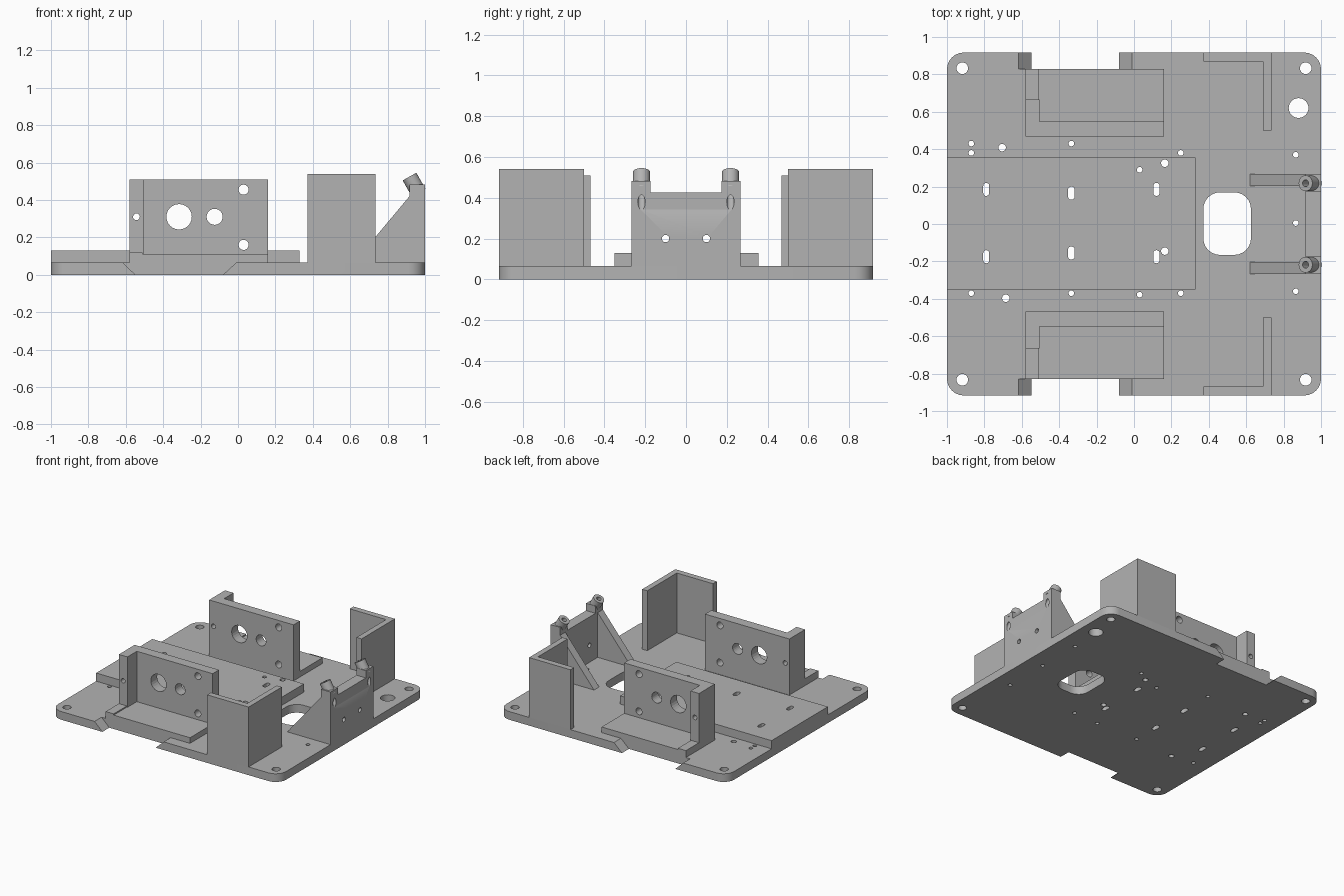
import bpy, bmesh, math
from mathutils import Vector

if "Cube" in bpy.data.objects:
    bpy.data.objects.remove(bpy.data.objects["Cube"], do_unlink=True)

grey = bpy.data.materials.new("matte grey")
grey.use_nodes = True
grey.diffuse_color = (0.45, 0.45, 0.45, 1)
grey.node_tree.nodes["Principled BSDF"].inputs["Base Color"].default_value = grey.diffuse_color

BASE = 0.065   # top of the base plate
HALF = 0.917   # half depth of the base plate


def rounded(cx, cy, w, h, r, steps=6):
    """Outline of a rounded rectangle; r = w / 2 gives a slot or circle."""
    pts = []
    for k, (sx, sy) in enumerate(((1, 1), (-1, 1), (-1, -1), (1, -1))):
        for i in range(steps + 1):
            a = (k + i / steps) * math.pi / 2
            p = (cx + sx * (w / 2 - r) + r * math.cos(a), cy + sy * (h / 2 - r) + r * math.sin(a))
            if not pts or math.dist(p, pts[-1]) > 1e-5:
                pts.append(p)
    if math.dist(pts[0], pts[-1]) < 1e-5:
        pts.pop()
    return pts


def circle(cx, cy, r):
    return rounded(cx, cy, 2 * r, 2 * r, r)


def rect(x0, x1, y0, y1):
    return [(x0, y0), (x1, y0), (x1, y1), (x0, y1)]


def prism(name, outlines, axis, lo, hi):
    """Extrude one or more outlines along an axis into one object."""
    place = {"x": lambda u, v, w: (w, u, v),
             "y": lambda u, v, w: (u, w, v),
             "z": lambda u, v, w: (u, v, w)}[axis]
    bm = bmesh.new()
    for outline in outlines:
        low = [bm.verts.new(place(u, v, lo)) for u, v in outline]
        high = [bm.verts.new(place(u, v, hi)) for u, v in outline]
        bm.faces.new(low)
        bm.faces.new(high)
        for i in range(len(low)):
            j = (i + 1) % len(low)
            bm.faces.new((low[i], low[j], high[j], high[i]))
    bmesh.ops.recalc_face_normals(bm, faces=bm.faces)
    mesh = bpy.data.meshes.new(name)
    bm.to_mesh(mesh)
    bm.free()
    obj = bpy.data.objects.new(name, mesh)
    bpy.context.collection.objects.link(obj)
    mesh.materials.append(grey)
    return obj


def rod(name, top, direction, radius, length):
    """Cylinder hanging from the centre of its top face."""
    d = Vector(direction).normalized()
    bpy.ops.mesh.primitive_cylinder_add(vertices=32, radius=radius, depth=length,
                                        location=Vector(top) + d * length / 2,
                                        rotation=d.to_track_quat("Z", "Y").to_euler())
    obj = bpy.context.object
    obj.name = name
    obj.data.materials.append(grey)
    return obj


def select(obj):
    bpy.ops.object.select_all(action="DESELECT")
    obj.select_set(True)
    bpy.context.view_layer.objects.active = obj


def cut(targets, cutter):
    """Subtract the cutter from every target, then discard it."""
    for obj in targets:
        select(obj)
        mod = obj.modifiers.new("cut", "BOOLEAN")
        mod.operation, mod.solver, mod.object = "DIFFERENCE", "EXACT", cutter
        bpy.ops.object.modifier_apply(modifier=mod.name)
    bpy.data.objects.remove(cutter, do_unlink=True)


# Base plate and raised deck
base = prism("base_plate", [rounded(0, 0, 2, 2 * HALF, 0.09)], "z", 0, BASE)
deck = prism("raised_deck", [rect(-1, 0.33, -0.35, 0.355)], "z", BASE, 0.13)

# Side notches with sloping ends, wider at the top
notch = [(-0.685, 0.13), (-0.48, -BASE), (-0.15, -BASE), (0.06, 0.13)]
for side in (-1, 1):
    cut([base], prism("notch_cutter", [notch], "y", *sorted((side * 0.83, side))))

# Openings through the base and deck
outer = [rounded(0.498, 0.002, 0.255, 0.335, 0.09), circle(0.88, 0.62, 0.053)]
outer += [circle(x, y, 0.031) for x in (-0.918, 0.918) for y in (-0.833, 0.833)]
small = [(-0.87, 0.43), (-0.87, 0.38), (-0.335, 0.43), (0.25, 0.38), (0.865, 0.37),
         (0.865, 0.005), (0.865, -0.36), (-0.87, -0.37), (-0.335, -0.37),
         (0.03, -0.378), (0.25, -0.37)]
outer += [circle(x, y, 0.015) for x, y in small]
outer += [circle(x, y, 0.02) for x, y in ((-0.705, 0.408), (-0.685, -0.397))]
inner = [circle(0.03, 0.29, 0.015), circle(0.165, 0.325, 0.02), circle(0.165, -0.145, 0.02)]
for x, y, w in ((-0.79, 0.18, 0.032), (-0.335, 0.16, 0.036), (0.12, 0.18, 0.034)):
    inner += [rounded(x, 0.005 + s * y, w, 0.07, w / 2) for s in (-1, 1)]
cut([base], prism("hole_cutter", outer, "z", -0.1, 0.1))
cut([base, deck], prism("hole_cutter", inner, "z", -0.1, 0.3))

for side, label in ((-1, "front"), (1, "back")):
    # Motor mount: upright wall with an end flange, standing on a floor pad
    wall = [(-0.58, 0.467), (0.16, 0.467), (0.16, 0.547), (-0.505, 0.547),
            (-0.505, 0.665), (-0.58, 0.665)]
    mount = prism(label + "_motor_mount", [[(x, side * y) for x, y in wall]], "z", BASE, 0.51)
    holes = [circle(-0.315, 0.31, 0.068), circle(-0.125, 0.31, 0.043),
             circle(0.03, 0.455, 0.027), circle(0.03, 0.16, 0.027),
             circle(-0.543, 0.31, 0.018)]
    cut([mount], prism("hole_cutter", holes, "y", *sorted((side * 0.4, side * 0.75))))
    ends = sorted((side * 0.547, side * 0.83))
    prism(label + "_mount_floor", [rect(-0.51, 0.16, *ends)], "z", BASE, 0.11)
    ends = sorted((side * 0.665, side * 0.83))
    prism(label + "_mount_step", [rect(-0.58, -0.51, *ends)], "z", BASE, 0.12)

    # Corner guard: two tall thin walls
    guard = [(0.372, HALF), (0.735, HALF), (0.735, 0.5), (0.69, 0.5), (0.69, 0.87), (0.372, 0.87)]
    prism(label + "_corner_guard", [[(x, side * y) for x, y in guard]], "z", BASE, 0.54)

# Sensor bracket: upright plate with a lowered centre
plate = [(-0.268, BASE), (0.268, BASE), (0.268, 0.482), (0.175, 0.482),
         (0.175, 0.425), (-0.175, 0.425), (-0.175, 0.482), (-0.268, 0.482)]
bracket = prism("sensor_bracket", [plate], "x", 0.917, 1)
cut([bracket], prism("hole_cutter", [circle(y, 0.2, 0.018) for y in (-0.1, 0.1)], "x", 0.8, 1.1))

for side, label in ((-1, "front"), (1, "back")):
    # Sloping brace and tilted hollow post on each side of the bracket
    prism(label + "_brace", [[(0.62, BASE), (0.917, BASE), (0.917, 0.42)]], "y",
          *sorted((side * 0.203, side * 0.268)))
    tilt = (0.49, 0, -0.87)
    post = rod(label + "_post", (0.917, side * 0.218, 0.525), tilt, 0.042, 0.1)
    cut([post, bracket], rod("bore_cutter", (0.868, side * 0.218, 0.612), tilt, 0.018, 0.4))
    select(post)
    bpy.ops.object.shade_smooth_by_angle(angle=math.radians(30))

# Smooth the rounded corners and hole walls, keeping edges sharp
for obj in (base, deck, bracket):
    select(obj)
    bpy.ops.object.shade_smooth_by_angle(angle=math.radians(30))
